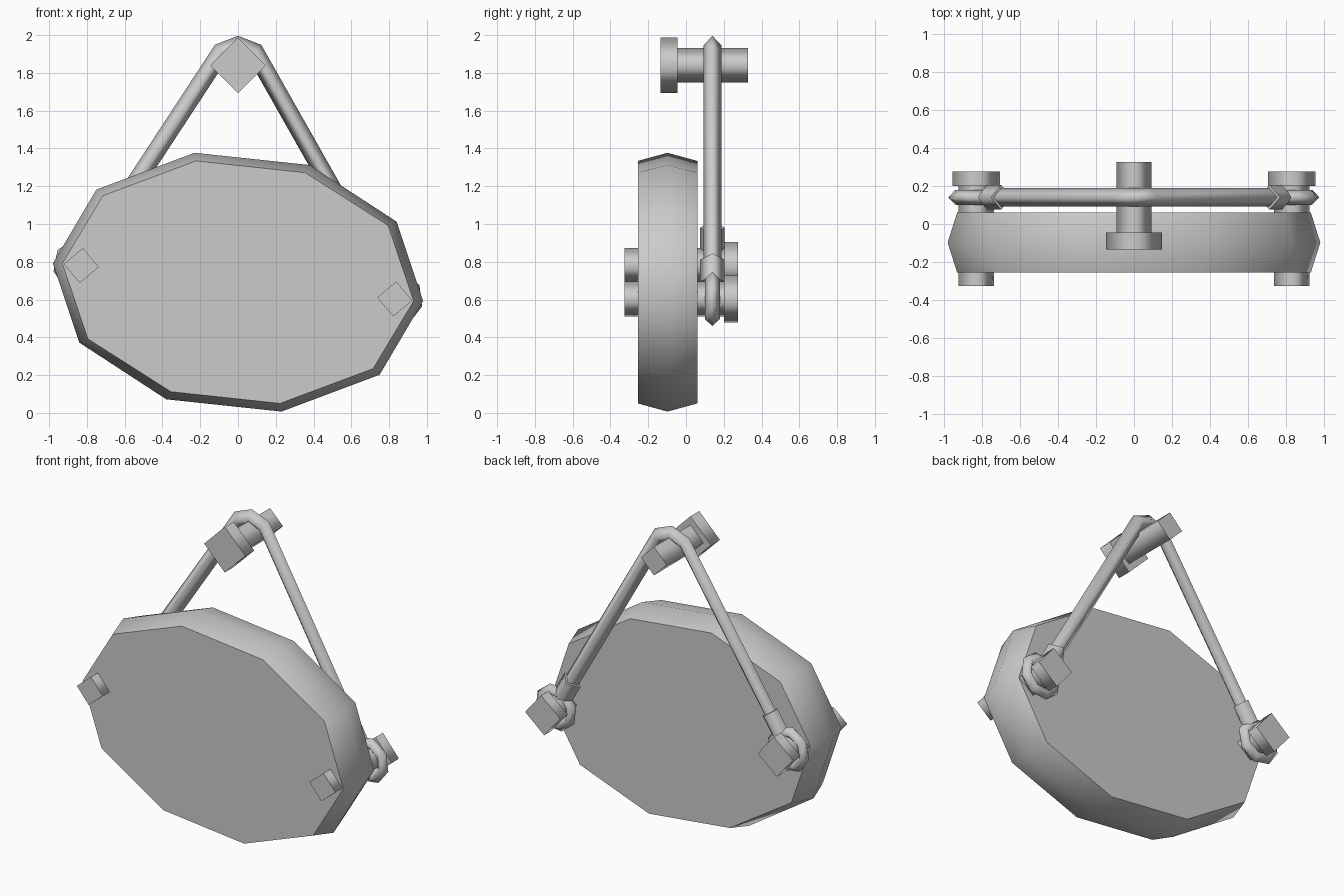
import bpy, bmesh, math
from mathutils import Vector

if "Cube" in bpy.data.objects:
    bpy.data.objects.remove(bpy.data.objects["Cube"])


def loft(name, rings, closed=False):
    """Skin a list of point rings; flat end caps, smooth sides."""
    bm = bmesh.new()
    vs = [[bm.verts.new(p) for p in ring] for ring in rings]
    n = len(vs[0])
    pairs = list(zip(vs, vs[1:])) + ([(vs[-1], vs[0])] if closed else [])
    for a, b in pairs:
        for i in range(n):
            j = (i + 1) % n
            bm.faces.new((a[i], a[j], b[j], b[i])).smooth = True
    if not closed:
        bm.faces.new(vs[0])
        bm.faces.new(vs[-1])
    bmesh.ops.recalc_face_normals(bm, faces=bm.faces)
    me = bpy.data.meshes.new(name)
    bm.to_mesh(me)
    bm.free()
    ob = bpy.data.objects.new(name, me)
    bpy.context.collection.objects.link(ob)
    return ob


def square_bar(name, x, z, r, y0, y1, turn):
    """Four-sided bar running along y."""
    angs = [math.radians(turn + 90 * k) for k in range(4)]
    loft(name, [[(x + r * math.cos(a), y, z + r * math.sin(a)) for a in angs]
                for y in (y0, y1)])


def diamond_tube(name, path, r, y):
    """Mitred four-sided tube along a path in the xz plane."""
    pts = [Vector(p) for p in path]
    rings = []
    for i, p in enumerate(pts):
        d0 = (p - pts[max(i - 1, 0)]).normalized()
        d1 = (pts[min(i + 1, len(pts) - 1)] - p).normalized()
        d = (d0 + d1).normalized()
        n = Vector((-d.y, d.x)) * r / max(d.dot(d1), d.dot(d0))
        rings.append([(p.x + n.x, y, p.y + n.y), (p.x, y + r, p.y),
                      (p.x - n.x, y, p.y - n.y), (p.x, y - r, p.y)])
    loft(name, rings)


# Board: ten-sided slab with a bevelled rim, symmetric about its centre
CZ = 0.692
half_rim = [(0.98, -0.10), (0.84, 0.32), (0.38, 0.62), (-0.23, 0.685), (-0.75, 0.49)]
half_face = [(0.93, -0.10), (0.795, 0.30), (0.355, 0.58), (-0.222, 0.642), (-0.715, 0.458)]


def slab_ring(half, y):
    return [(s * x, y, CZ + s * z) for s in (1, -1) for x, z in half]


loft("board", [slab_ring(half_face, -0.255), slab_ring(half_rim, -0.098),
               slab_ring(half_face, 0.06)])

# Top peg with head
square_bar("top_peg_shaft", 0, 1.84, 0.092, -0.06, 0.327, 90)
square_bar("top_peg_head", 0, 1.84, 0.147, -0.135, -0.045, 90)

# Side pins, hanging rings and rod sockets
RY = 0.14
ends = []
for side, x, z in (("left", -0.83, 0.78), ("right", 0.83, 0.603)):
    square_bar(side + "_pin_shaft", x, z, 0.093, -0.325, 0.21, 85)
    square_bar(side + "_pin_head", x, z, 0.126, 0.20, 0.275, 85)
    c = Vector((x, z))
    d = (Vector((math.copysign(0.09, x), 1.91)) - c).normalized()
    base = math.atan2(d.y, d.x)
    rings = []
    for k in range(8):
        a = base + k * math.tau / 8
        rings.append([(x + (0.11 + 0.04 * math.cos(b)) * math.cos(a),
                       RY + 0.04 * math.sin(b),
                       z + (0.11 + 0.04 * math.cos(b)) * math.sin(a))
                      for b in (0, math.pi / 2, math.pi, 1.5 * math.pi)])
    loft(side + "_ring", rings, closed=True)
    diamond_tube(side + "_socket", [c + d * 0.105, c + d * 0.24], 0.065, RY)
    ends.append(c + d * 0.2)

# Bent hanger rod
diamond_tube("hanger_rod", [ends[0], (-0.09, 1.91), (0, 1.945), (0.09, 1.91), ends[1]],
             0.048, RY)
